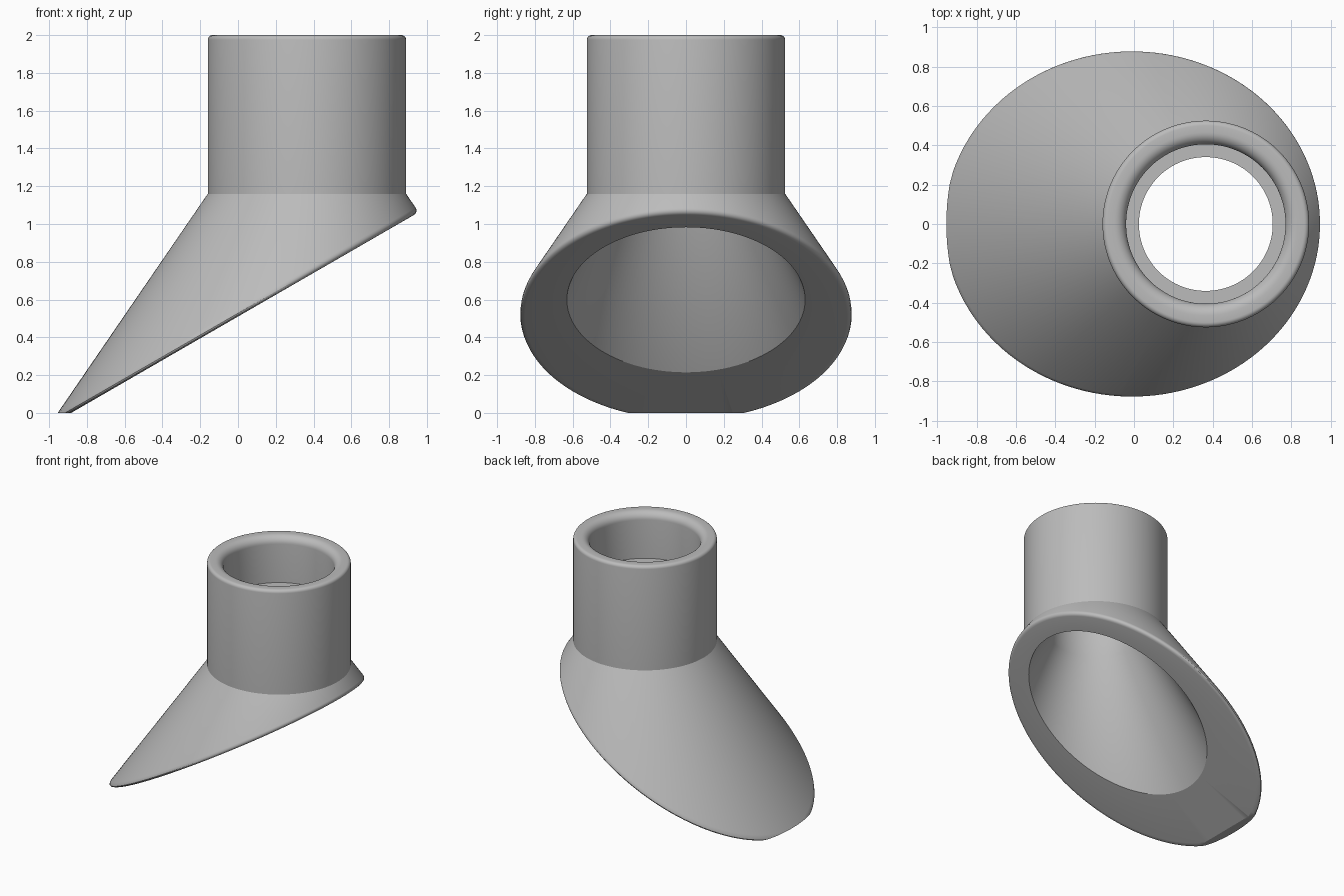
import bpy, bmesh, math
from mathutils import Vector

if "Cube" in bpy.data.objects:
    bpy.data.objects.remove(bpy.data.objects["Cube"], do_unlink=True)

AXIS_X = 0.365
COLLAR_R, COLLAR_Z, TOP_Z = 0.525, 1.16, 2.0
FLARE = 0.685          # outward run of the skirt per unit of drop
LOW = -0.3             # skirt is built long, then cut
SEGMENTS = 160


def skirt_radius(z):
    return COLLAR_R + FLARE * (COLLAR_Z - z)


def arc(cx, cz, r, start, end, steps):
    angles = [math.radians(start + (end - start) * i / steps) for i in range(steps + 1)]
    return [(cx + r * math.cos(a), cz + r * math.sin(a)) for a in angles]


# Profile: outer skirt, collar, rounded lip, stepped bore, inner cone
lip_out, lip_in, bore_top, bore = 0.025, 0.06, 0.405, 0.34
profile = [(skirt_radius(LOW), LOW), (COLLAR_R, COLLAR_Z)]
profile += arc(COLLAR_R - lip_out, TOP_Z - lip_out, lip_out, 0, 90, 5)
profile += arc(bore_top + lip_in, TOP_Z - lip_in, lip_in, 90, 180, 8)
profile += [(bore_top, 1.63), (bore, 1.63), (bore, 1.19), (bore + 0.55 * (1.19 - LOW), LOW)]

# Lathe the profile about the collar axis
bm = bmesh.new()
verts = [bm.verts.new((AXIS_X + r, 0, z)) for r, z in profile]
edges = [bm.edges.new(pair) for pair in zip(verts, verts[1:])]
bmesh.ops.spin(bm, geom=verts + edges, cent=(AXIS_X, 0, 0), axis=(0, 0, 1),
               angle=math.tau, steps=SEGMENTS, use_merge=False)
bmesh.ops.remove_doubles(bm, verts=bm.verts, dist=0.0001)


def cut_below(point, normal):
    bmesh.ops.bisect_plane(bm, geom=bm.verts[:] + bm.edges[:] + bm.faces[:], dist=0.00001,
                           plane_co=point, plane_no=normal, clear_inner=True)
    return [e for e in bm.edges if e.is_boundary]


# Slanted mouth: cut, close the wall between the two rims, round the outer rim
rims = cut_below(Vector((0, 0, 0.51)), Vector((-0.5, 0, 0.866)))
bmesh.ops.bridge_loops(bm, edges=rims)


def on_outer(v):
    return math.hypot(v.co.x - AXIS_X, v.co.y) > skirt_radius(v.co.z) - 0.02


outer_rim = [e for e in rims if e.is_valid and all(on_outer(v) for v in e.verts)]
bmesh.ops.bevel(bm, geom=outer_rim, offset=0.04, offset_type='WIDTH', segments=5,
                profile=0.5, affect='EDGES', clamp_overlap=False)

# Small flat foot at the lowest point
foot_edges = cut_below(Vector((0, 0, 0)), Vector((0, 0, 1)))
bmesh.ops.holes_fill(bm, edges=foot_edges, sides=0)
bmesh.ops.recalc_face_normals(bm, faces=bm.faces)

mesh = bpy.data.meshes.new("angled_nozzle")
bm.to_mesh(mesh)
bm.free()
nozzle = bpy.data.objects.new("angled_nozzle", mesh)
bpy.context.collection.objects.link(nozzle)

# Plain grey finish
grey = bpy.data.materials.new("plain_grey")
grey.use_nodes = True
grey.diffuse_color = (0.5, 0.5, 0.5, 1)
grey.node_tree.nodes["Principled BSDF"].inputs["Base Color"].default_value = (0.5, 0.5, 0.5, 1)
mesh.materials.append(grey)

bpy.ops.object.select_all(action='DESELECT')
nozzle.select_set(True)
bpy.context.view_layer.objects.active = nozzle
bpy.ops.object.shade_smooth_by_angle(angle=math.radians(30))
